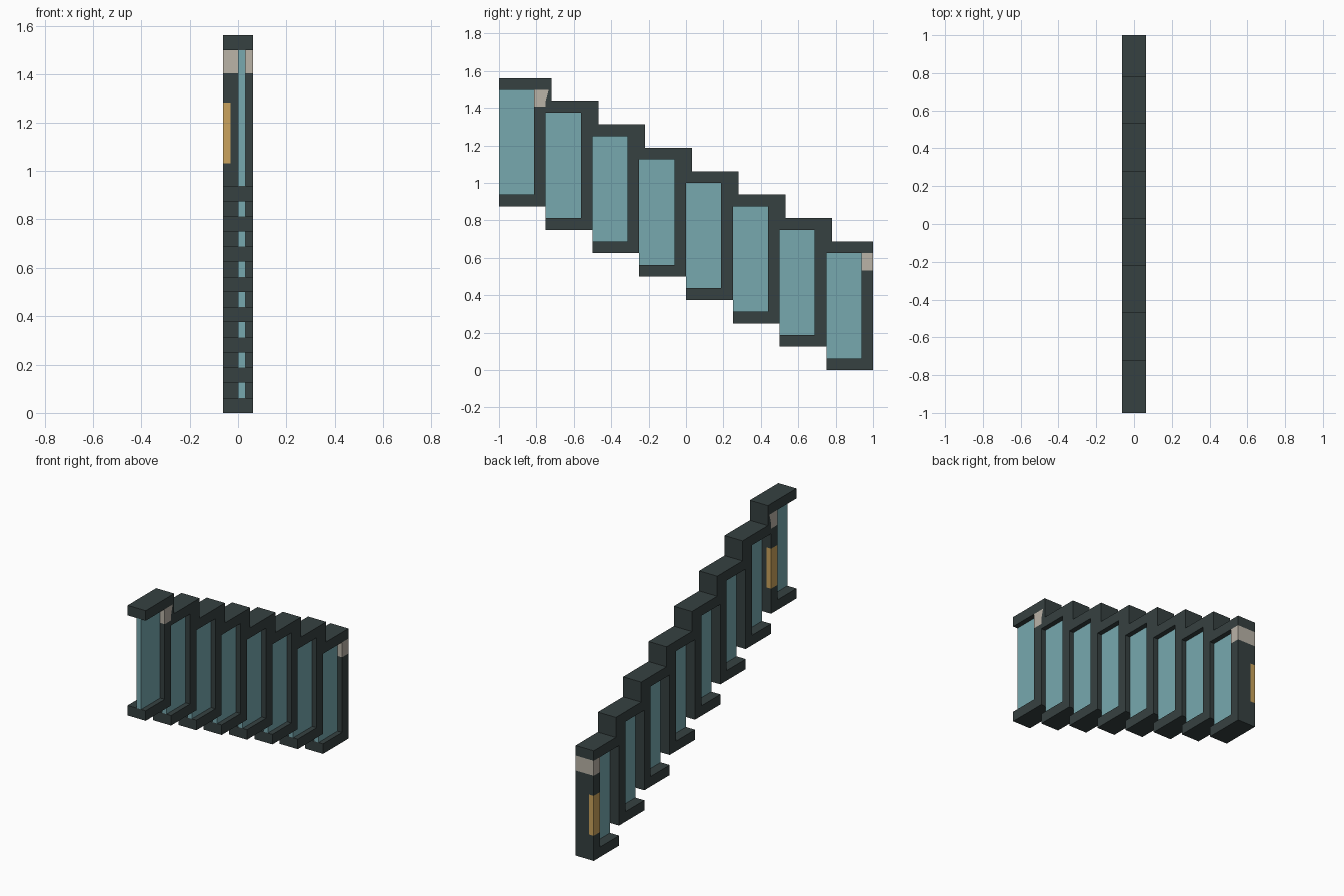
import bpy, bmesh
from mathutils import Vector

if "Cube" in bpy.data.objects:
    bpy.data.objects.remove(bpy.data.objects["Cube"])

U = 1 / 16  # basic grid step


def material(name, rgb):
    m = bpy.data.materials.new(name)
    lin = [((c / 255 + 0.055) / 1.055) ** 2.4 for c in rgb]
    m.diffuse_color = (*lin, 1)
    m.use_nodes = True
    m.node_tree.nodes["Principled BSDF"].inputs["Base Color"].default_value = m.diffuse_color
    return m


DARK = material("dark frame", (54, 65, 65))
GLASS = material("blue glass", (119, 169, 175))
BAND = material("pale band", (186, 179, 167))
GOLD = material("gold plate", (203, 164, 93))


def extrude_profile(name, pts, x0, x1, loc, mats, decorate=None):
    """Extrude a y-z outline along x."""
    bm = bmesh.new()
    face = bm.faces.new([bm.verts.new((x0, y, z)) for y, z in pts])
    ext = bmesh.ops.extrude_face_region(bm, geom=[face])
    verts = [g for g in ext["geom"] if isinstance(g, bmesh.types.BMVert)]
    bmesh.ops.translate(bm, verts=verts, vec=(x1 - x0, 0, 0))
    bmesh.ops.recalc_face_normals(bm, faces=bm.faces[:])
    if decorate:
        decorate(bm)
    me = bpy.data.meshes.new(name)
    bm.to_mesh(me)
    bm.free()
    for m in mats:
        me.materials.append(m)
    ob = bpy.data.objects.new(name, me)
    ob.location = loc
    bpy.context.collection.objects.link(ob)
    return ob


def decorate_end_post(bm):
    """Cut the end post and colour its band and gold plate."""
    bmesh.ops.triangulate(bm, faces=bm.faces[:])
    cuts = [((0, 0, z * U), (0, 0, 1)) for z in (1, 2.5, 6.5, 8.5, 10)]
    cuts += [((0, 3 * U, 0), (0, 1, 0)), ((-U / 2, 0, 0), (1, 0, 0))]
    for co, no in cuts:
        bmesh.ops.bisect_plane(bm, geom=bm.verts[:] + bm.edges[:] + bm.faces[:],
                               plane_co=Vector(co), plane_no=Vector(no), dist=1e-5)
    e = 1e-4
    for f in bm.faces:
        c = f.calc_center_median()
        on_post = 3 * U - e < c.y < 4 * U + e
        if on_post and 8.5 * U + e < c.z < 10 * U - e:
            f.material_index = 1
        elif on_post and 2.5 * U < c.z < 6.5 * U and c.x < -U / 2 - e:
            f.material_index = 2


COUNT = 8
for i in range(COUNT):
    loc = (0, -1 + i * 4 * U, (COUNT - 1 - i) * 2 * U)
    end = i in (0, COUNT - 1)
    # C-shaped frame: bottom rail, back post, top rail with a lip over the next one
    lip = [(4, 11)] if i == COUNT - 1 else [(4, 9), (4.5, 9), (4.5, 11)]
    outline = [(0, 0), (4, 0)] + lip + [(0, 11), (0, 10), (3, 10), (3, 1), (0, 1)]
    extrude_profile(f"frame_{i + 1}", [(y * U, z * U) for y, z in outline], -U, U, loc,
                    [DARK, BAND, GOLD] if end else [DARK],
                    decorate_end_post if end else None)
    # glass pane inside the frame
    pane = [(0, 1), (3, 1), (3, 10), (0, 10)]
    extrude_profile(f"pane_{i + 1}", [(y * U, z * U) for y, z in pane], 0, U / 2, loc, [GLASS])
